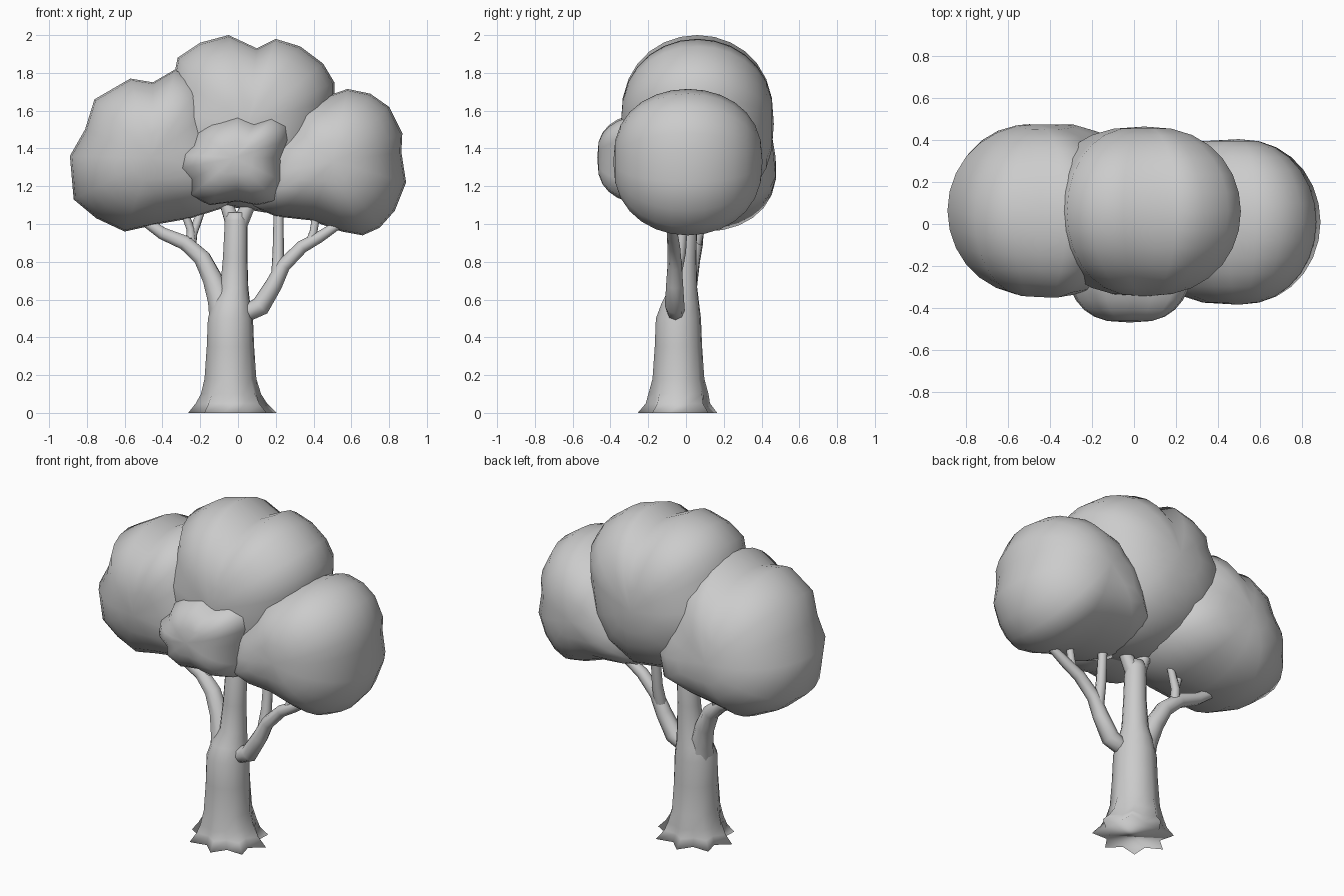
import bpy, bmesh
from math import sin, cos, pi


def make_object(name, bm):
    bmesh.ops.recalc_face_normals(bm, faces=bm.faces)
    for f in bm.faces:
        f.smooth = True
    me = bpy.data.meshes.new(name)
    bm.to_mesh(me)
    bm.free()
    ob = bpy.data.objects.new(name, me)
    bpy.context.collection.objects.link(ob)
    return ob


def skin(bm, rings):
    """Join equal rings of vertices with quads."""
    n = len(rings[0])
    for a, b in zip(rings, rings[1:]):
        for i in range(n):
            j = (i + 1) % n
            bm.faces.new((a[i], a[j], b[j], b[i]))


def foliage(name, centre, depth, outline, full_left=1.0, full_right=1.0, lean=0.0, steps=14):
    """Lumpy ball: front outline shrunk towards poles at the front and back.
    A fullness below 1 makes that side boxier."""
    cx, cy, cz = centre
    bm = bmesh.new()
    rings = []
    half = max(abs(x - cx) for x, z in outline)
    for k in range(1, steps):
        a = pi * k / steps
        ring = []
        for x, z in outline:
            t = 0.5 + 0.5 * (x - cx) / half
            s = sin(a) ** (full_left + (full_right - full_left) * t)
            ring.append(bm.verts.new((cx + (x - cx) * s,
                                      cy - depth * cos(a) - lean * (z - cz) * s,
                                      cz + (z - cz) * s)))
        rings.append(ring)
    skin(bm, rings)
    for ring, side in ((rings[0], -1), (rings[-1], 1)):
        pole = bm.verts.new((cx, cy + side * depth, cz))
        for i in range(len(ring)):
            bm.faces.new((ring[i], ring[(i + 1) % len(ring)], pole))
    return make_object(name, bm)


def branch(name, points):
    """Tapered tube through (x, y, z, radius) points."""
    cu = bpy.data.curves.new(name, 'CURVE')
    cu.dimensions = '3D'
    cu.bevel_depth = 1.0
    cu.bevel_resolution = 2
    cu.use_fill_caps = True
    sp = cu.splines.new('POLY')
    sp.points.add(len(points) - 1)
    for p, (x, y, z, r) in zip(sp.points, points):
        p.co = (x, y, z, 1)
        p.radius = r
    sp.use_smooth = True
    ob = bpy.data.objects.new(name, cu)
    bpy.context.collection.objects.link(ob)


# Foliage clumps
foliage("left_foliage", (-0.46, 0.065, 1.35), 0.41, [
    (0.02, 1.28), (-0.04, 1.46), (-0.12, 1.62), (-0.18, 1.76), (-0.33, 1.82),
    (-0.45, 1.75), (-0.57, 1.77), (-0.76, 1.66), (-0.81, 1.50), (-0.89, 1.36),
    (-0.87, 1.13), (-0.75, 1.03), (-0.60, 0.96), (-0.42, 1.00), (-0.25, 1.03),
    (-0.03, 1.10)], full_left=0.95, full_right=0.6, lean=0.1)
foliage("right_foliage", (0.50, 0.01, 1.33), 0.395, [
    (0.89, 1.22), (0.865, 1.38), (0.87, 1.48), (0.80, 1.62), (0.70, 1.69),
    (0.58, 1.715), (0.45, 1.67), (0.33, 1.63), (0.27, 1.54), (0.14, 1.42),
    (0.08, 1.25), (0.06, 1.10), (0.20, 1.04), (0.38, 1.02), (0.55, 0.96),
    (0.66, 0.94), (0.75, 0.98), (0.83, 1.07)], full_left=0.62, full_right=0.95)
foliage("top_foliage", (0.05, 0.06, 1.53), 0.405, [
    (0.51, 1.66), (0.51, 1.75), (0.45, 1.85), (0.33, 1.94), (0.20, 1.98),
    (0.10, 1.93), (-0.05, 2.00), (-0.20, 1.96), (-0.32, 1.88), (-0.34, 1.78),
    (-0.44, 1.60), (-0.42, 1.40), (-0.30, 1.20), (-0.10, 1.10), (0.15, 1.06),
    (0.35, 1.15), (0.47, 1.35), (0.50, 1.55)], full_left=0.8, full_right=0.85)
foliage("front_foliage", (-0.02, -0.19, 1.35), 0.28, [
    (0.28, 1.45), (0.27, 1.53), (0.20, 1.58), (0.10, 1.55), (0.00, 1.59),
    (-0.15, 1.54), (-0.22, 1.49), (-0.25, 1.42), (-0.31, 1.37), (-0.325, 1.29),
    (-0.26, 1.23), (-0.25, 1.15), (-0.15, 1.10), (0.00, 1.12), (0.10, 1.10),
    (0.20, 1.12), (0.25, 1.22), (0.24, 1.35)], full_left=0.7, full_right=0.7)

# Trunk with star-shaped root flare: (x, y, z, root radius, valley radius)
bm = bmesh.new()
rings = []
for x, y, z, tip, dip in (
        (-0.03, -0.045, 0.00, 0.235, 0.165), (-0.035, -0.043, 0.05, 0.19, 0.15),
        (-0.037, -0.04, 0.10, 0.16, 0.14), (-0.04, -0.04, 0.18, 0.138, 0.127),
        (-0.04, -0.04, 0.35, 0.126, 0.122), (-0.04, -0.04, 0.50, 0.12, 0.118),
        (-0.035, -0.03, 0.58, 0.10, 0.10), (-0.02, -0.015, 0.66, 0.075, 0.075),
        (-0.015, -0.01, 0.82, 0.065, 0.065), (-0.01, 0.00, 1.02, 0.06, 0.06),
        (-0.01, 0.00, 1.06, 0.05, 0.05)):
    flat = 0.9 if z < 0.1 else 1.0
    rings.append([bm.verts.new((x + r * cos(i * pi / 8 + 0.1),
                                y + r * flat * sin(i * pi / 8 + 0.1), z))
                  for i in range(16) for r in ((dip if i % 2 else tip),)])
skin(bm, rings)
bm.faces.new(rings[0])
bm.faces.new(rings[-1])
make_object("trunk", bm)

# Branches and twigs
branch("left_branch", [
    (-0.07, -0.03, 0.50, 0.085), (-0.095, -0.015, 0.60, 0.068), (-0.135, 0.01, 0.71, 0.055),
    (-0.19, 0.03, 0.82, 0.048), (-0.28, 0.05, 0.90, 0.042), (-0.40, 0.06, 0.95, 0.035),
    (-0.50, 0.07, 1.02, 0.028)])
branch("left_twig_inner", [(-0.25, 0.05, 0.88, 0.03), (-0.24, 0.07, 0.95, 0.026),
                           (-0.19, 0.08, 1.08, 0.02)])
branch("left_twig_outer", [(-0.25, 0.05, 0.92, 0.026), (-0.25, 0.06, 0.97, 0.022),
                           (-0.29, 0.05, 1.08, 0.02)])
branch("right_branch", [
    (0.00, -0.05, 0.52, 0.04), (0.06, -0.055, 0.535, 0.046), (0.12, -0.06, 0.565, 0.052),
    (0.19, -0.06, 0.68, 0.045), (0.24, -0.06, 0.78, 0.038), (0.34, -0.065, 0.88, 0.034),
    (0.43, -0.07, 0.93, 0.03), (0.55, -0.08, 1.01, 0.022)])
branch("right_twig_inner", [(0.21, -0.06, 0.72, 0.035), (0.213, -0.03, 0.85, 0.03),
                            (0.215, -0.01, 1.08, 0.026)])
branch("right_twig_outer", [(0.38, -0.07, 0.90, 0.025), (0.40, -0.06, 0.96, 0.022),
                            (0.42, -0.06, 1.08, 0.022)])
branch("centre_twig_left", [(-0.015, 0, 0.97, 0.045), (-0.07, 0.02, 1.13, 0.035)])
branch("centre_twig_right", [(-0.005, 0, 0.97, 0.045), (0.07, -0.01, 1.13, 0.035)])
